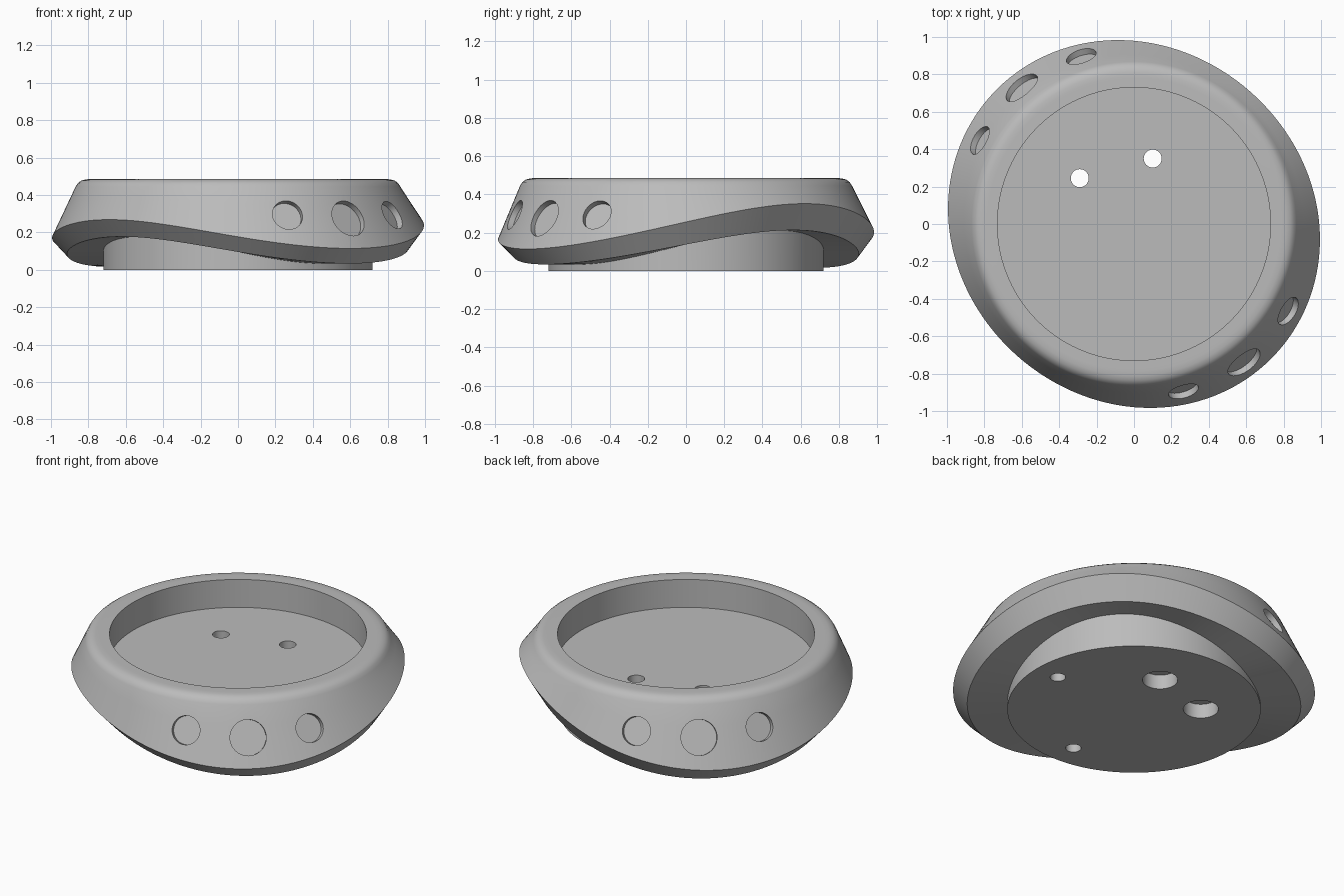
import bpy, bmesh
from math import sin, cos, radians, pi
from mathutils import Matrix, Vector

if "Cube" in bpy.data.objects:
    bpy.data.objects.remove(bpy.data.objects["Cube"])

SEGMENTS = 160
BASE_R, BOWL_R, FLOOR_Z, TOP_Z = 0.72, 0.73, 0.31, 0.485

grey = bpy.data.materials.new("plain_grey")
grey.use_nodes = True
colour = (0.5, 0.5, 0.5, 1)
grey.diffuse_color = colour
grey.node_tree.nodes["Principled BSDF"].inputs["Base Color"].default_value = colour


def wave(a, mean, double, single, lean):
    """Height of an edge that rises and falls twice round the body."""
    return mean + double * cos(2 * (a - radians(42))) + single * cos(a - radians(lean))


def rim(a):
    r = 0.985 + 0.01 * cos(2 * a) + 0.043 * cos(2 * (a + radians(48)))
    return r, wave(a, 0.21, 0.10, 0.042, 33)


def profile(a):
    """Radius and height pairs from the base up and over into the bowl."""
    r, z = rim(a)
    low = wave(a, 0.11, 0.085, 0.02, 15)
    shoulder = (0.868, 0.445)
    side = [(r + (shoulder[0] - r) * t, z + (shoulder[1] - z) * t)
            for t in (0, 0.33, 0.67, 1)]
    return [(BASE_R, 0), (BASE_R, low), (r - 0.08, low), *side,
            (0.856, 0.464), (0.836, 0.478), (0.812, 0.484), (0.785, TOP_Z),
            (BOWL_R, TOP_Z), (BOWL_R, FLOOR_Z)]


def build_body():
    bm = bmesh.new()
    columns = []
    for i in range(SEGMENTS):
        a = 2 * pi * i / SEGMENTS
        columns.append([bm.verts.new((r * cos(a), r * sin(a), z))
                        for r, z in profile(a)])
    for i, col in enumerate(columns):
        nxt = columns[(i + 1) % SEGMENTS]
        for j in range(len(col) - 1):
            bm.faces.new((col[j], nxt[j], nxt[j + 1], col[j + 1]))
    bm.faces.new([c[0] for c in reversed(columns)])
    bm.faces.new([c[-1] for c in columns])
    bmesh.ops.recalc_face_normals(bm, faces=bm.faces)
    mesh = bpy.data.meshes.new("wavy_dish")
    bm.to_mesh(mesh)
    bm.free()
    obj = bpy.data.objects.new("wavy_dish", mesh)
    bpy.context.collection.objects.link(obj)
    mesh.materials.append(grey)
    return obj


def drill(body, centre, axis, radius, length):
    """Cut a round hole centred on a point along an axis."""
    bm = bmesh.new()
    turn = Vector((0, 0, 1)).rotation_difference(Vector(axis)).to_matrix().to_4x4()
    bmesh.ops.create_cone(bm, cap_ends=True, segments=48, radius1=radius,
                          radius2=radius, depth=length,
                          matrix=Matrix.Translation(centre) @ turn)
    mesh = bpy.data.meshes.new("hole_cutter")
    bm.to_mesh(mesh)
    bm.free()
    mesh.materials.append(grey)
    cutter = bpy.data.objects.new("hole_cutter", mesh)
    cutter.hide_render = True
    bpy.context.collection.objects.link(cutter)
    mod = body.modifiers.new("hole", "BOOLEAN")
    mod.operation, mod.solver, mod.object = "DIFFERENCE", "EXACT", cutter
    bpy.ops.object.modifier_apply(modifier=mod.name)
    bpy.data.objects.remove(cutter)


body = build_body()
bpy.context.view_layer.objects.active = body
body.select_set(True)

# Three shallow round recesses on each of the two drooping sides
for middle in (-51.5, 129.5):
    for offset, radius, z in ((-22, 0.083, 0.293), (0, 0.103, 0.275), (22, 0.083, 0.293)):
        a = radians(middle + offset)
        r0, z0 = rim(a)
        slope = (r0 - 0.868) / (0.445 - z0)
        r = r0 - slope * (z - z0)
        axis = Vector((cos(a), sin(a), slope)).normalized()
        drill(body, Vector((r * cos(a), r * sin(a), z)) + axis * 0.065, axis, radius, 0.2)

# Two drain holes, widened from below
for x, y in ((-0.29, 0.245), (0.10, 0.35)):
    drill(body, (x, y, 0.2), (0, 0, 1), 0.048, 0.6)
    drill(body, (x, y, 0), (0, 0, 1), 0.1, 0.18)

# Two blind holes in the base
for x, y in ((0.565, 0), (-0.02, -0.56)):
    drill(body, (x, y, 0), (0, 0, 1), 0.044, 0.4)

bpy.ops.object.shade_smooth_by_angle(angle=radians(28))
